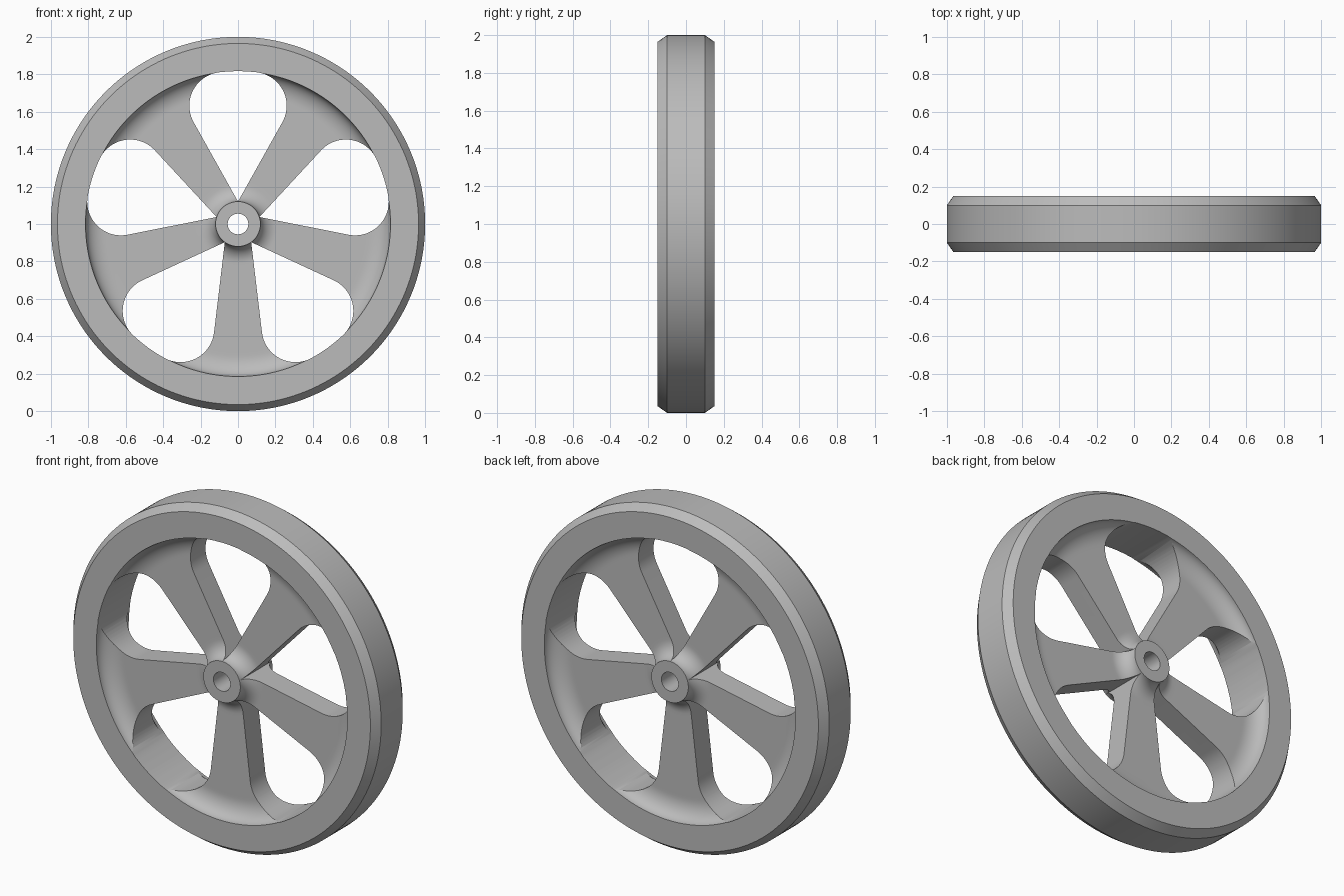
import bpy, bmesh
from math import sin, cos, pi, radians, atan2, hypot
from mathutils import Matrix, Vector

cube = bpy.data.objects.get("Cube")
if cube:
    bpy.data.objects.remove(cube)

SPOKES = 5
SEGMENTS = 180
RIM_IN, HUB, BORE = 0.815, 0.12, 0.055
HALF, WEB = 0.15, 0.07          # half thickness of rim and of spokes
RIM_FILLET, HUB_FILLET = 0.11, 0.09

metal = bpy.data.materials.new("plain grey metal")
metal.use_nodes = True
grey = (0.5, 0.5, 0.5, 1)
metal.diffuse_color = grey
metal.node_tree.nodes["Principled BSDF"].inputs["Base Color"].default_value = grey


def make_object(name, bm):
    bmesh.ops.recalc_face_normals(bm, faces=bm.faces)
    mesh = bpy.data.meshes.new(name)
    bm.to_mesh(mesh)
    bm.free()
    mesh.materials.append(metal)
    obj = bpy.data.objects.new(name, mesh)
    bpy.context.collection.objects.link(obj)
    return obj


def fillet(r, z, a, b, start, end, n=12):
    """Quarter ellipse around (r, z)."""
    steps = [start + (end - start) * i / n for i in range(n + 1)]
    return [(r + a * cos(t), z + b * sin(t)) for t in steps]


# Half profile as (radius, depth), from bore to tread
depth = HALF - WEB
half = [(BORE, HALF), (HUB, HALF)]
half += fillet(HUB + HUB_FILLET, HALF, HUB_FILLET, depth, pi, 1.5 * pi)[1:]
half += [(0.23, WEB), (0.45, WEB), (0.69, WEB)]
half += fillet(RIM_IN - RIM_FILLET, HALF, RIM_FILLET, depth, 1.5 * pi, 2 * pi)
half += [(0.965, HALF), (1.0, 0.10)]
profile = half + [(r, -y) for r, y in reversed(half)]

# Wheel body turned round the axle
bm = bmesh.new()
rings = []
for i in range(SEGMENTS):
    turn = Matrix.Rotation(2 * pi * i / SEGMENTS, 3, 'Y')
    rings.append([bm.verts.new(turn @ Vector((r, y, 0))) for r, y in profile])
for i, ring in enumerate(rings):
    after = rings[(i + 1) % SEGMENTS]
    for j in range(len(profile)):
        k = (j + 1) % len(profile)
        bm.faces.new((ring[j], ring[k], after[k], after[j]))
wheel = make_object("wheel", bm)

# Window outline: pointed at the hub, rounded at the rim
CORNER, CX, CZ = 0.18, 0.08, 0.632
outer = CORNER + hypot(CX, CZ)
lean = atan2(CX, CZ)
start, stop, n = radians(-29.4), pi / 2 - lean, 20
right = [(CX + CORNER * cos(t), CZ + CORNER * sin(t))
         for t in (start + (stop - start) * i / n for i in range(n + 1))]
arc = [(outer * sin(t), outer * cos(t)) for t in (lean / 2, 0, -lean / 2)]
outline = [(0, HUB)] + right + arc + [(-x, z) for x, z in reversed(right)]

bm = bmesh.new()
for s in range(SPOKES):
    turn = Matrix.Rotation(2 * pi * s / SPOKES, 3, 'Y')
    face = bm.faces.new([bm.verts.new(turn @ Vector((x, -0.3, z))) for x, z in outline])
    made = bmesh.ops.extrude_face_region(bm, geom=[face])["geom"]
    bmesh.ops.translate(bm, vec=(0, 0.6, 0),
                        verts=[v for v in made if isinstance(v, bmesh.types.BMVert)])
cutter = make_object("window_cutter", bm)
cutter.hide_render = True

# Cut the windows, then smooth and stand on the ground
cut = wheel.modifiers.new("windows", 'BOOLEAN')
cut.operation = 'DIFFERENCE'
cut.solver = 'EXACT'
cut.object = cutter
bpy.ops.object.select_all(action='DESELECT')
wheel.select_set(True)
bpy.context.view_layer.objects.active = wheel
bpy.ops.object.modifier_apply(modifier=cut.name)
bpy.data.objects.remove(cutter)
bpy.ops.object.shade_smooth_by_angle(angle=radians(25))
wheel.location.z = 1
